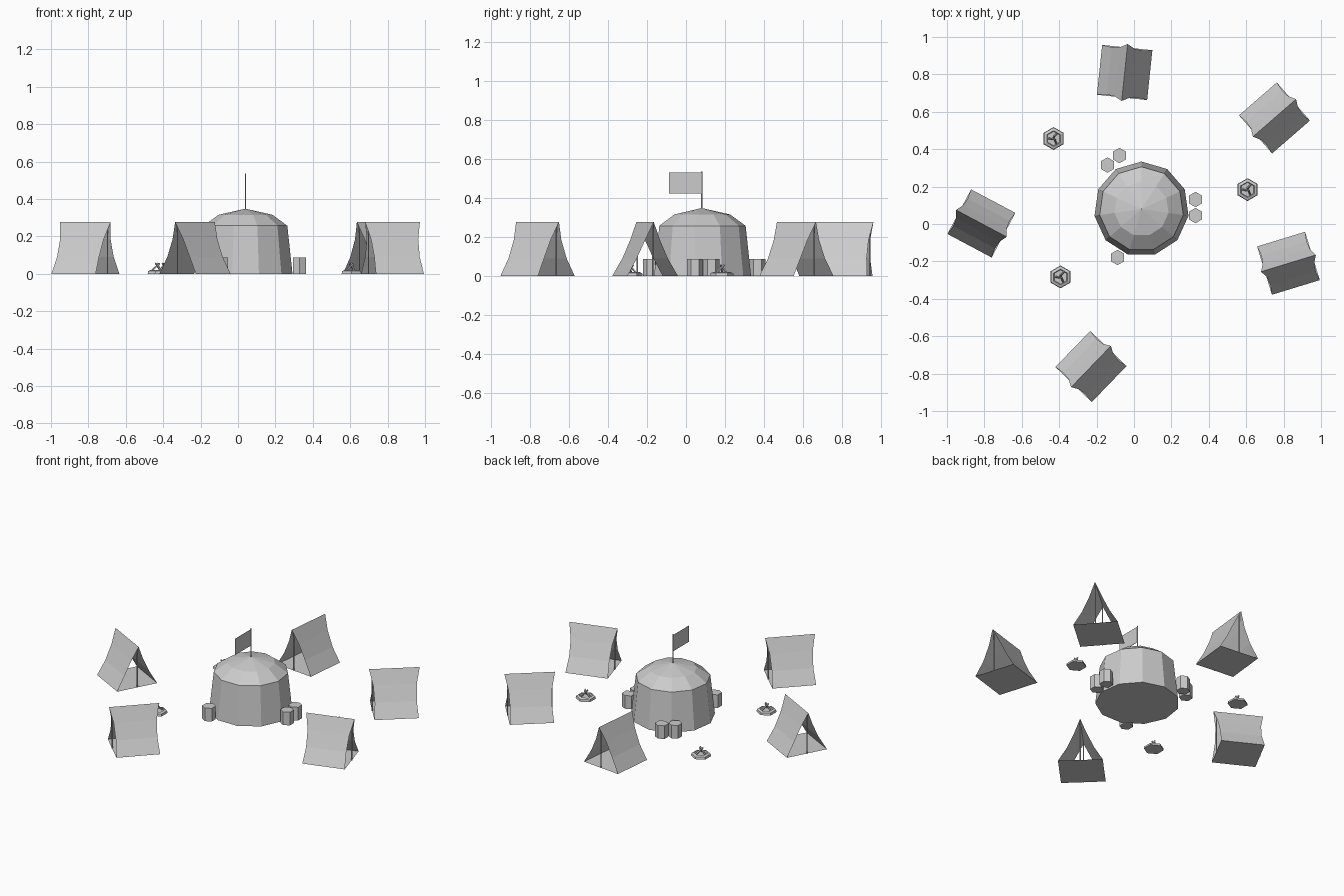
import bpy, bmesh
from math import radians, sin, cos, pi
from mathutils import Vector, Matrix

if "Cube" in bpy.data.objects:
    bpy.data.objects.remove(bpy.data.objects["Cube"])


def make(name, verts, faces, loc=(0, 0, 0), rot=0):
    me = bpy.data.meshes.new(name)
    me.from_pydata(verts, [], faces)
    ob = bpy.data.objects.new(name, me)
    bpy.context.collection.objects.link(ob)
    ob.matrix_world = Matrix.Translation(loc) @ Matrix.Rotation(radians(rot), 4, 'Z')
    return ob


def lathe(name, profile, n, loc):
    # closed stack of n-sided rings, first vertex toward +y
    v = [(r * sin(2 * pi * i / n), r * cos(2 * pi * i / n), z)
         for r, z in profile for i in range(n)]
    f = [(k * n + i, (k + 1) * n + i, (k + 1) * n + (i + 1) % n, k * n + (i + 1) % n)
         for k in range(len(profile) - 1) for i in range(n)]
    f += [tuple(range(n)), tuple(reversed(range(len(v) - n, len(v))))]
    ob = make(name, v, f, loc)
    bm = bmesh.new()
    bm.from_mesh(ob.data)
    bmesh.ops.remove_doubles(bm, verts=bm.verts, dist=1e-5)
    bmesh.ops.recalc_face_normals(bm, faces=bm.faces)
    bm.to_mesh(ob.data)
    bm.free()
    return ob


def rod(name, a, b, r, n=6):
    a, b = Vector(a), Vector(b)
    ob = lathe(name, [(r, 0), (r, (b - a).length)], n, a)
    ob.matrix_world = Matrix.Translation(a) @ (b - a).to_track_quat('Z', 'Y').to_matrix().to_4x4()
    return ob


# Round main tent with domed roof
C = (0.04, 0.08)
lathe("round_tent", [(0.254, 0), (0.226, 0.257), (0.146, 0.315), (0.0, 0.348)], 11, (*C, 0))

# Flag and its pole
rod("flag_pole", (*C, 0.33), (*C, 0.535), 0.004)
make("flag", [(x, y, z) for x in (-0.001, 0.001) for y, z in
              ((0, 0.423), (-0.168, 0.423), (-0.168, 0.53), (0, 0.53))],
     [(0, 3, 2, 1), (4, 5, 6, 7), (0, 1, 5, 4), (1, 2, 6, 5), (2, 3, 7, 6), (3, 0, 4, 7)],
     (*C, 0))

# Ridge tents: sagging cloth sides (half width, height, half length), floor, end poles
half = [(0.135, 0, 0.134), (0.083, 0.09, 0.127), (0.039, 0.185, 0.132), (0, 0.276, 0.153)]
section = half + [(-w, z, l) for w, z, l in half[-2::-1]]
m = len(section)
tents = [(-0.05, 0.81, 84), (0.751, 0.567, 41), (0.826, -0.21, 17),
         (-0.23, -0.762, 46), (-0.816, 0.003, -28)]
for k, (x, y, a) in enumerate(tents, 1):
    v = [(s * l, w, z) for s in (-1, 1) for w, z, l in section]
    f = [(i, i + 1, m + i + 1, m + i) for i in range(m - 1)] + [(0, m, 2 * m - 1, m - 1)]
    cloth = make(f"ridge_tent_{k}", v, f, (x, y, 0), a)
    bm = bmesh.new()
    bm.from_mesh(cloth.data)
    bmesh.ops.recalc_face_normals(bm, faces=bm.faces)
    bm.to_mesh(cloth.data)
    bm.free()
    for s in (-1, 1):
        px, py = x + s * 0.134 * cos(radians(a)), y + s * 0.134 * sin(radians(a))
        rod(f"tent_{k}_pole", (px, py, 0), (px, py, 0.265), 0.004)

# Barrels beside the round tent
for k, (x, y) in enumerate([(-0.142, 0.315), (-0.078, 0.366), (0.329, 0.131),
                            (0.329, 0.045), (-0.088, -0.179)], 1):
    lathe(f"barrel_{k}", [(0.041, 0), (0.041, 0.087)], 6, (x, y, 0))

# Campfires: hexagonal hearth with crossed logs
for k, (x, y) in enumerate([(-0.43, 0.457), (0.607, 0.184), (-0.393, -0.283)], 1):
    lathe(f"hearth_{k}", [(0.061, 0), (0.058, 0.014), (0.042, 0.02), (0.038, 0.012)], 6, (x, y, 0))
    for i in range(3):
        t = radians(50 + 120 * i)
        d = Vector((cos(t), sin(t), 0))
        o = Vector((x, y, 0)) + Vector((-d.y, d.x, 0)) * 0.004
        rod(f"log_{k}", o + d * 0.032 + Vector((0, 0, 0.014)),
            o - d * 0.012 + Vector((0, 0, 0.056)), 0.005, 5)
